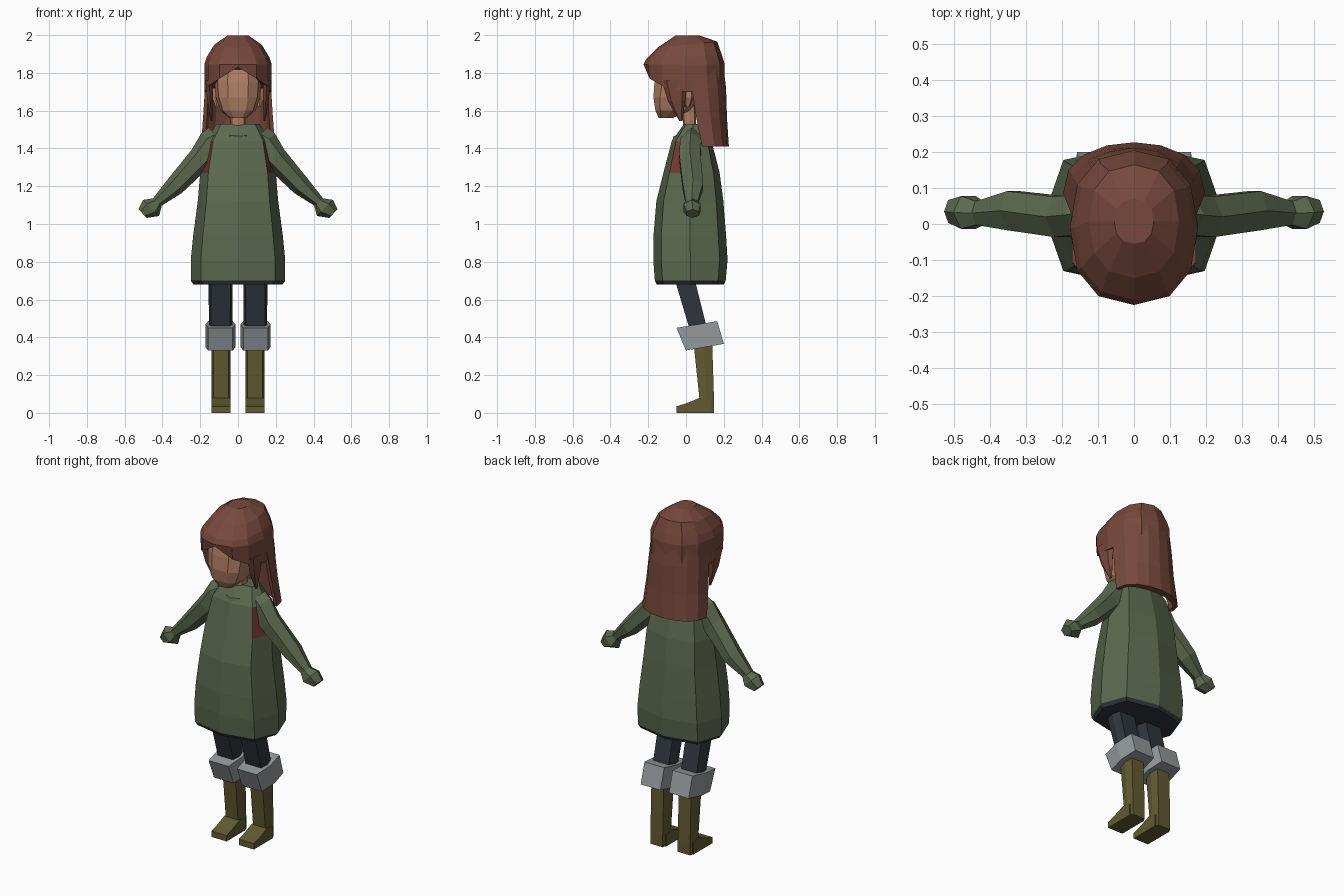
import bpy, bmesh
from math import sin, cos, pi, copysign
from mathutils import Vector

cube = bpy.data.objects.get("Cube")
if cube:
    bpy.data.objects.remove(cube)


def material(name, r, g, b):
    m = bpy.data.materials.new(name)
    m.use_nodes = True
    m.diffuse_color = (r, g, b, 1)
    m.node_tree.nodes["Principled BSDF"].inputs["Base Color"].default_value = (r, g, b, 1)
    return m


GREEN = material("coat green", .105, .14, .077)
HAIR = material("auburn hair", .185, .066, .045)
SKIN = material("skin", .43, .21, .125)
NAVY = material("navy cloth", .028, .037, .048)
GREY = material("grey cuff", .30, .325, .335)
OLIVE = material("olive boot", .122, .102, .032)
RED = material("strap red", .16, .042, .032)


def power(v, e):
    return copysign(abs(v) ** e, v)


def ring(z, rx, y0, y1, cx=0, slope=0, n=8, phase=0, e=.7):
    """Boxy ellipse around (cx, mid y), first point at the front, tilted by slope."""
    cy, ry = (y0 + y1) / 2, (y1 - y0) / 2
    pts = []
    for i in range(n):
        a = 2 * pi * (i + phase) / n
        dy = -ry * power(cos(a), e)
        pts.append(Vector((cx + rx * power(sin(a), e), cy + dy, z + slope * dy)))
    return pts


def loft(name, rings, *mats, rule=None, side=1):
    """Skin a list of equal rings, cap both ends, mirror for side = -1."""
    bm = bmesh.new()
    rows = [[bm.verts.new((p.x * side, p.y, p.z)) for p in r] for r in rings]
    for a, b in zip(rows, rows[1:]):
        for i in range(len(a)):
            j = (i + 1) % len(a)
            bm.faces.new((a[i], a[j], b[j], b[i]))
    bm.faces.new(rows[0])
    bm.faces.new(rows[-1])
    bmesh.ops.recalc_face_normals(bm, faces=bm.faces)
    if rule:
        for f in bm.faces:
            f.material_index = rule(f.calc_center_median())
    me = bpy.data.meshes.new(name)
    bm.to_mesh(me)
    bm.free()
    for m in mats:
        me.materials.append(m)
    ob = bpy.data.objects.new(name, me)
    bpy.context.collection.objects.link(ob)
    return ob


# Coat with dark underside and red strap panels beside the arms
def coat_colour(c):
    if c.z < .695:
        return 1
    if 1.27 < c.z < 1.44 and c.y < .01 and abs(c.x) > .14:
        return 2
    return 0


coat = [(.68, .235, -.155, .2), (.70, .25, -.165, .21), (.81, .25, -.173, .22),
        (.94, .237, -.172, .212), (1.12, .213, -.157, .198), (1.27, .2, -.12, .178),
        (1.44, .168, -.075, .135), (1.53, .115, -.01, .085)]
loft("coat", [ring(*r) for r in coat], GREEN, NAVY, RED, rule=coat_colour)
loft("collar", [ring(1.44, .06, -.08, .07, slope=.2), ring(1.485, .055, -.065, .07, slope=.3),
                ring(1.49, .04, -.04, .06, slope=.3)], GREEN)

# Neck and head
loft("neck", [ring(1.48, .04, -.015, .055), ring(1.64, .04, -.02, .05)], SKIN)
head = [(1.56, .045, -.145, -.07), (1.6, .092, -.165, .02), (1.67, .118, -.177, .08),
        (1.75, .125, -.172, .12), (1.87, .115, -.15, .13)]
loft("head", [ring(*r, n=10, phase=.5) for r in head], SKIN)

# Hair cap: dome whose lower edge parts at the middle of the forehead
dome = [(1.998, .055, -.055, .07, 0, 0), (1.95, .125, -.15, .165, 0, .1),
        (1.885, .165, -.21, .19, 0, .05), (1.845, .178, -.225, .205, 0, 0),
        (1.7, .178, -.217, .205, 0, 0), (1.73, .135, -.165, .16, 0, 0)]
cap = [ring(*r, n=12, e=.85) for r in dome]
for lower, lift in ((cap[4], 0), (cap[5], .02)):
    for i, z in enumerate((1.83, 1.77, 1.73, 1.7)):
        for k in {i, -i}:
            lower[k].z = z + lift
loft("hair_cap", cap, HAIR)


# Long hair: a thick curved curtain around the back
def curtain(z, rx, yf, yb, n=8):
    arc = [(cos(pi * i / n), power(sin(pi * i / n), .8)) for i in range(n + 1)]
    outer = [Vector((rx * c, yf + (yb - yf) * s, z)) for c, s in arc]
    inner = [Vector(((rx - .02) * c, yf + (yb - yf - .04) * s, z)) for c, s in reversed(arc)]
    return outer + inner


loft("long_hair", [curtain(1.86, .165, .02, .195), curtain(1.72, .175, .03, .212),
                   curtain(1.56, .185, .055, .217), curtain(1.41, .197, .085, .227)], HAIR)

for label, s in (("left", 1), ("right", -1)):
    # Face-framing lock and ear
    loft(label + "_lock", [ring(1.76, .022, -.13, .01, .153, n=6), ring(1.65, .017, -.095, -.005, .147, n=6),
                           ring(1.545, .004, -.035, -.02, .14, n=6)], HAIR, side=s)
    loft(label + "_ear", [ring(1.62, .008, -.005, .02, .112, n=6), ring(1.67, .02, -.01, .04, .118, n=6),
                          ring(1.72, .018, -.01, .04, .12, n=6)], SKIN, side=s)

    # Sleeve and mitten: sections across the arm's slope
    def section(x, y, z, across, depth):
        up = Vector((.7, 0, .71))
        return [Vector((x, y, z)) + up * (across * cos(pi * i / 3))
                + Vector((0, depth * power(sin(pi * i / 3), .7), 0)) for i in range(6)]

    loft(label + "_sleeve", [section(.085, .03, 1.44, .1, .05), section(.135, .025, 1.42, .085, .062),
                             section(.2, .02, 1.345, .066, .062), section(.335, .037, 1.2, .052, .06),
                             section(.435, .03, 1.11, .028, .035)], GREEN, side=s)
    loft(label + "_mitten", [section(.425, .03, 1.115, .03, .035), section(.46, .032, 1.085, .06, .05),
                             section(.505, .035, 1.055, .032, .035)], GREEN, side=s)

    # Leg, cuff and boot share a six-sided section
    six = dict(n=6, phase=.5, e=.3)
    loft(label + "_leg", [ring(.8, .064, -.09, .025, .092, **six),
                          ring(.4, .062, .03, .125, .092, **six)], NAVY, side=s)
    loft(label + "_cuff", [ring(.468, .08, -.055, .17, .093, .165, **six),
                           ring(.348, .08, -.005, .205, .093, .175, **six)], GREY, side=s)
    loft(label + "_boot", [ring(.4, .05, .035, .14, .09, **six), ring(.07, .05, .07, .15, .09, **six),
                           ring(0, .05, .07, .15, .09, **six)], OLIVE, side=s)
    foot = [(-.05, 0), (-.05, .035), (.0, .05), (.075, .08), (.13, .07), (.13, 0)]
    loft(label + "_foot", [[Vector((x, y, z)) for y, z in foot] for x in (.04, .14)], OLIVE, side=s)
